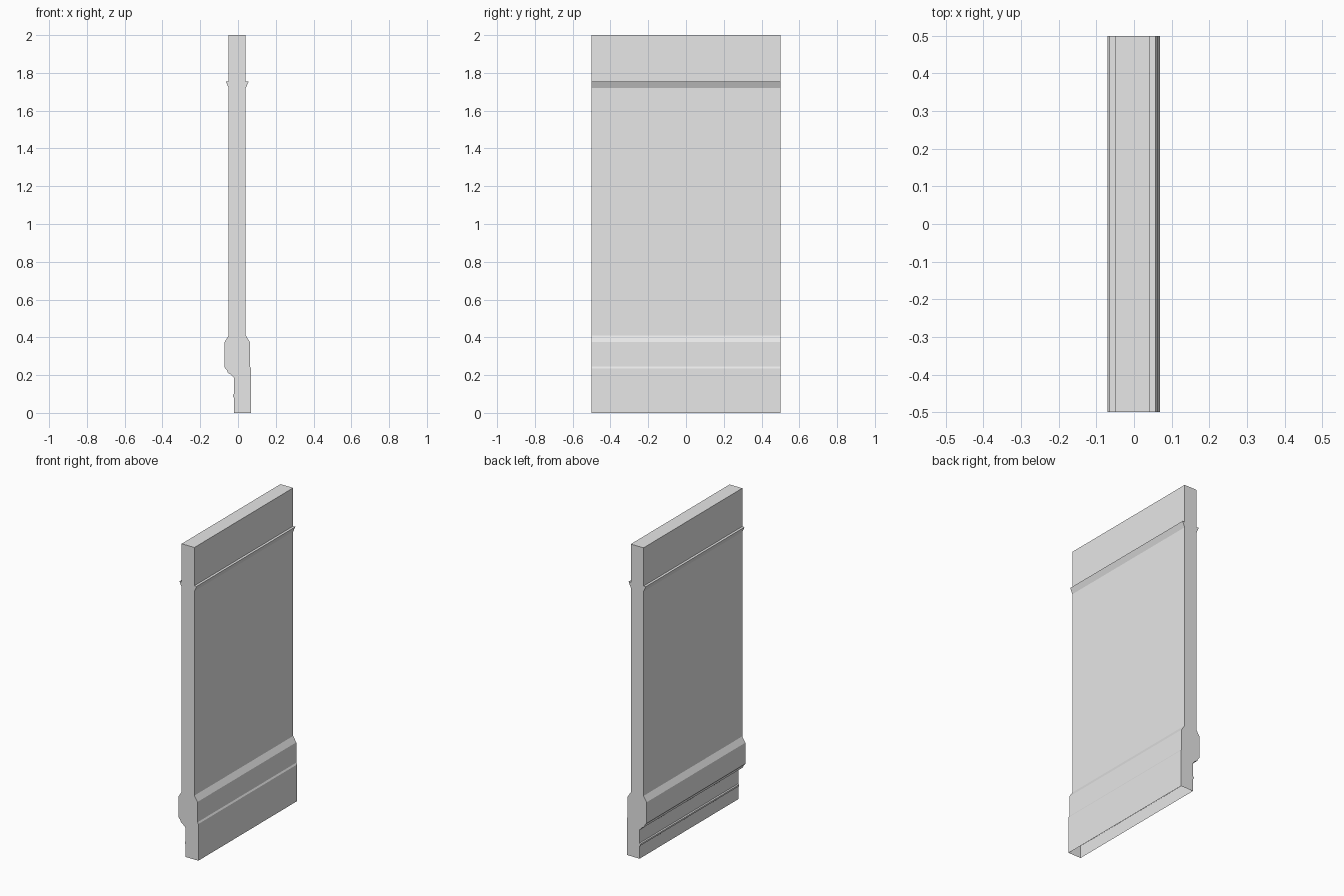
import bpy
import bmesh

cube = bpy.data.objects.get("Cube")
if cube:
    bpy.data.objects.remove(cube, do_unlink=True)

# Single plain grey finish
grey = bpy.data.materials.new("light grey")
grey.use_nodes = True
colour = (0.8, 0.8, 0.8, 1.0)
grey.diffuse_color = colour
grey.node_tree.nodes["Principled BSDF"].inputs["Base Color"].default_value = colour

HALF_WIDTH = 0.5

# Cross-section of the wall, each side from the floor upwards
right_side = [(0.069, 0), (0.069, 0.235), (0.063, 0.245), (0.063, 0.375), (0.041, 0.41),
              (0.041, 1.72), (0.057, 1.755), (0.041, 1.755), (0.041, 2)]
left_side = [(-0.021, 0), (-0.021, 0.08), (-0.027, 0.085), (-0.027, 0.095), (-0.021, 0.1),
             (-0.021, 0.185), (-0.04, 0.205), (-0.054, 0.212), (-0.058, 0.225),
             (-0.071, 0.24), (-0.071, 0.375), (-0.049, 0.41),
             (-0.049, 1.72), (-0.065, 1.755), (-0.049, 1.755), (-0.049, 2)]
profile = right_side + left_side[::-1]


def extrude_profile(name, points):
    """Sweep an x-z outline along y, close the ends and leave the floor side open."""
    bm = bmesh.new()
    front = [bm.verts.new((x, -HALF_WIDTH, z)) for x, z in points]
    back = [bm.verts.new((x, HALF_WIDTH, z)) for x, z in points]
    bm.faces.new(front)
    bm.faces.new(back[::-1])
    for i in range(len(points) - 1):
        bm.faces.new((front[i + 1], front[i], back[i], back[i + 1]))
    mesh = bpy.data.meshes.new(name)
    bm.to_mesh(mesh)
    bm.free()
    mesh.materials.append(grey)
    obj = bpy.data.objects.new(name, mesh)
    bpy.context.collection.objects.link(obj)
    return obj


# Wall panel with skirting and picture rail
extrude_profile("wall_panel", profile)
